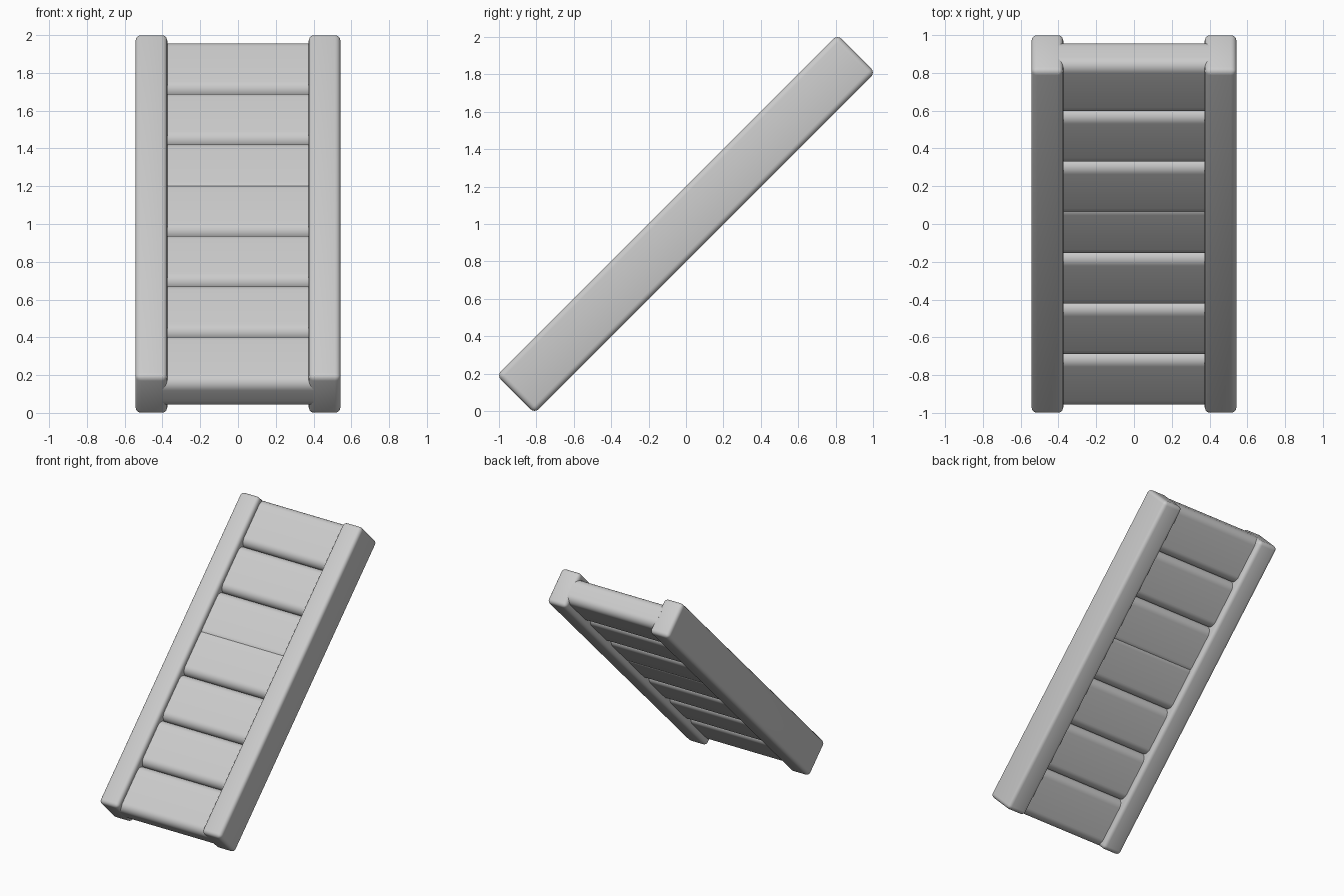
import bpy
from math import radians, sin, cos, pi
from mathutils import Matrix

if "Cube" in bpy.data.objects:
    bpy.data.objects.remove(bpy.data.objects["Cube"])

# Local frame: x across, y along the slope, z out of the face; tilted 45 degrees
TILT = Matrix.Translation((0, 0, 1)) @ Matrix.Rotation(radians(45), 4, 'X')
END = 1.2875          # half length of the whole piece along the slope
PITCH = 0.378         # slat length


def rounded_box(name, x, y, size, radius, segments):
    bpy.ops.mesh.primitive_cube_add(size=1)
    ob = bpy.context.object
    ob.name = name
    ob.data.transform(Matrix.Diagonal((*size, 1)))
    bev = ob.modifiers.new("round", 'BEVEL')
    bev.width = radius
    bev.segments = segments
    bpy.ops.object.modifier_apply(modifier=bev.name)
    ob.matrix_world = TILT @ Matrix.Translation((x, y, 0))
    bpy.ops.object.shade_smooth_by_angle(angle=radians(35))
    return ob


def slat(name, y):
    # Rounded-end plank: rounded rectangle profile extruded across x
    hl, hh, r, n = PITCH / 2, 0.10, 0.06, 8
    prof = []
    for k, (sy, sz) in enumerate([(1, 1), (-1, 1), (-1, -1), (1, -1)]):
        for i in range(n + 1):
            a = (k + i / n) * pi / 2
            prof.append((sy * (hl - r) + r * cos(a), sz * (hh - r) + r * sin(a)))
    m = len(prof)
    verts = [(x, p, q) for x in (-0.40, 0.40) for p, q in prof]
    faces = [(i, i + m, (i + 1) % m + m, (i + 1) % m) for i in range(m)]
    faces += [tuple(range(m)), tuple(reversed(range(m, 2 * m)))]
    faces = [tuple(reversed(f)) for f in faces]
    me = bpy.data.meshes.new(name)
    me.from_pydata(verts, [], faces)
    ob = bpy.data.objects.new(name, me)
    bpy.context.collection.objects.link(ob)
    import bmesh
    bm = bmesh.new()
    bm.from_mesh(me)
    bmesh.ops.recalc_face_normals(bm, faces=bm.faces)
    bm.to_mesh(me)
    bm.free()
    ob.matrix_world = TILT @ Matrix.Translation((0, y, 0))
    bpy.ops.object.select_all(action='DESELECT')
    ob.select_set(True)
    bpy.context.view_layer.objects.active = ob
    bpy.ops.object.shade_smooth_by_angle(angle=radians(35))


# Side rails
for side, sx in (("left", -1), ("right", 1)):
    rounded_box(side + "_rail", sx * 0.4585, 0, (0.169, 2 * END, 0.286), 0.03, 4)

# Slats: four from the bottom, three from the top, overlapping near the middle
for i in range(4):
    slat("lower_slat_%d" % (i + 1), -END + PITCH * (i + 0.5))
for i in range(3):
    slat("upper_slat_%d" % (i + 1), END - PITCH * (i + 0.5))
